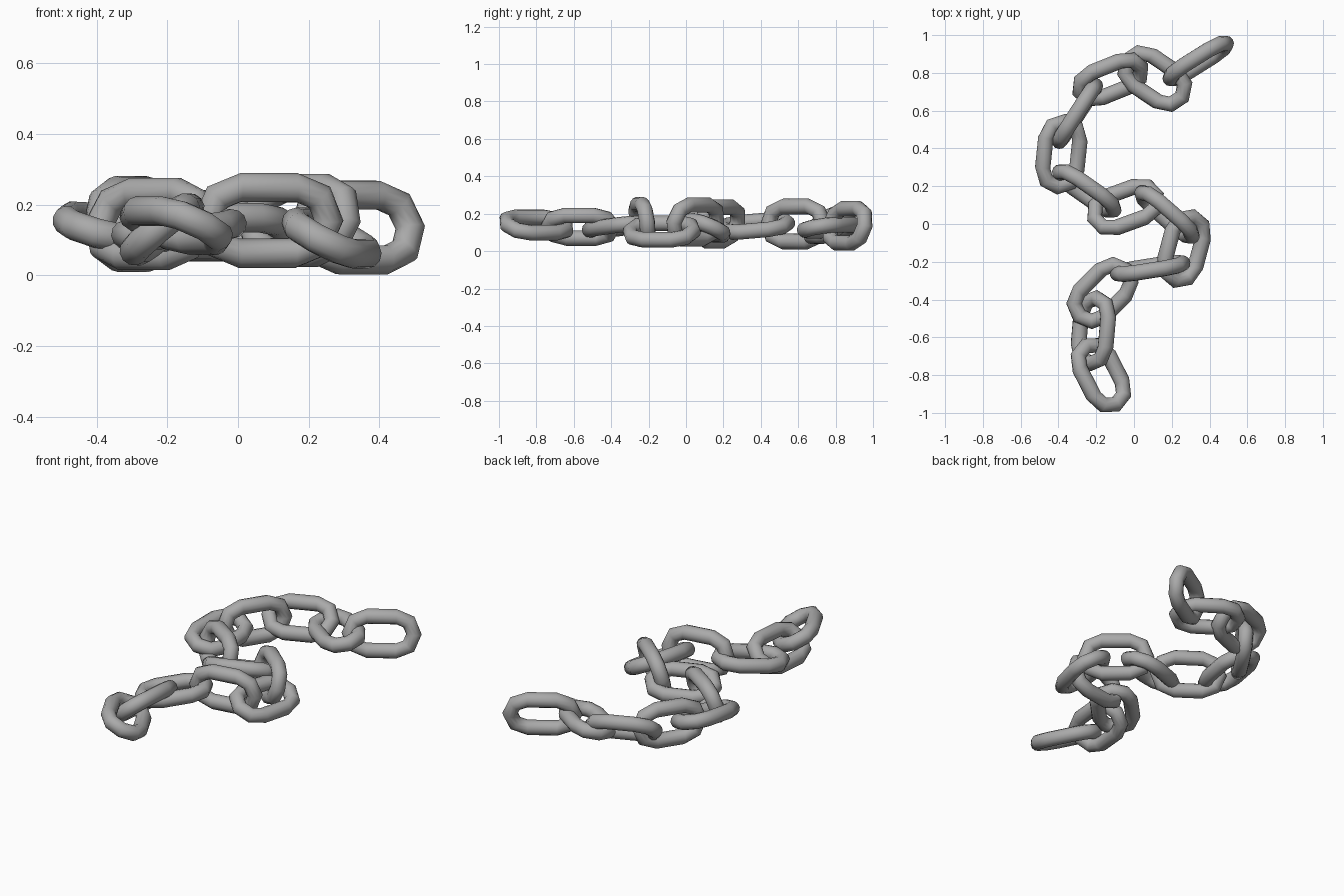
import bpy, bmesh
from math import sin, cos, pi, radians
from mathutils import Matrix, Vector

if "Cube" in bpy.data.objects:
    bpy.data.objects.remove(bpy.data.objects["Cube"])

BEND, STRAIGHT, WIRE = 0.094, 0.08, 0.042   # bend radius, half straight, wire radius
STEPS, SIDES = 4, 12

steel = bpy.data.materials.new("steel_grey")
steel.use_nodes = True
colour = (0.4, 0.4, 0.4, 1)
steel.diffuse_color = colour
steel.node_tree.nodes["Principled BSDF"].inputs["Base Color"].default_value = colour


def link_mesh():
    """Stadium-shaped ring: wire sections swept round two half circles."""
    bm = bmesh.new()
    rings = []
    for side, start in ((1, -pi / 2), (-1, pi / 2)):
        for i in range(STEPS + 1):
            a = start + pi * i / STEPS
            out = Vector((cos(a), sin(a), 0))
            centre = Vector((side * STRAIGHT, 0, 0)) + out * BEND
            ring = []
            for j in range(SIDES):
                t = 2 * pi * j / SIDES
                ring.append(bm.verts.new(centre + out * WIRE * cos(t) + Vector((0, 0, WIRE * sin(t)))))
            rings.append(ring)
    for i, ring in enumerate(rings):
        after = rings[(i + 1) % len(rings)]
        for j in range(SIDES):
            k = (j + 1) % SIDES
            bm.faces.new((ring[j], after[j], after[k], ring[k])).smooth = True
    bmesh.ops.recalc_face_normals(bm, faces=bm.faces)
    mesh = bpy.data.meshes.new("chain_link")
    bm.to_mesh(mesh)
    bm.free()
    mesh.materials.append(steel)
    return mesh


# Each link: x, y, z, yaw, pitch, roll (degrees)
links = [
    (0.34, 0.863, 0.135, 32, 0, 77),
    (0.11, 0.77, 0.125, -34, 0, 10),
    (-0.125, 0.765, 0.14, 22, 0, 40),
    (-0.30, 0.585, 0.145, 57, 0, 88),
    (-0.385, 0.37, 0.135, 84, 5, 16),
    (-0.25, 0.175, 0.145, -35, 0, 73),
    (-0.045, 0.09, 0.125, 20, 0, -24),
    (0.175, 0.05, 0.155, -41, 0, 75),
    (0.265, -0.13, 0.105, 75, 0, 28),
    (0.085, -0.235, 0.155, 9, 0, 97),
    (-0.167, -0.365, 0.13, 45, 6, 0),
    (-0.215, -0.565, 0.13, 85, 0, -40),
    (-0.175, -0.80, 0.14, -63, 0, -26),
]

# Chain of linked rings
mesh = link_mesh()
for n, (x, y, z, yaw, pitch, roll) in enumerate(links, 1):
    link = bpy.data.objects.new(f"chain_link_{n}", mesh)
    link.matrix_world = (Matrix.Translation((x, y, z))
                         @ Matrix.Rotation(radians(yaw), 4, "Z")
                         @ Matrix.Rotation(radians(-pitch), 4, "Y")
                         @ Matrix.Rotation(radians(roll), 4, "X"))
    bpy.context.collection.objects.link(link)
